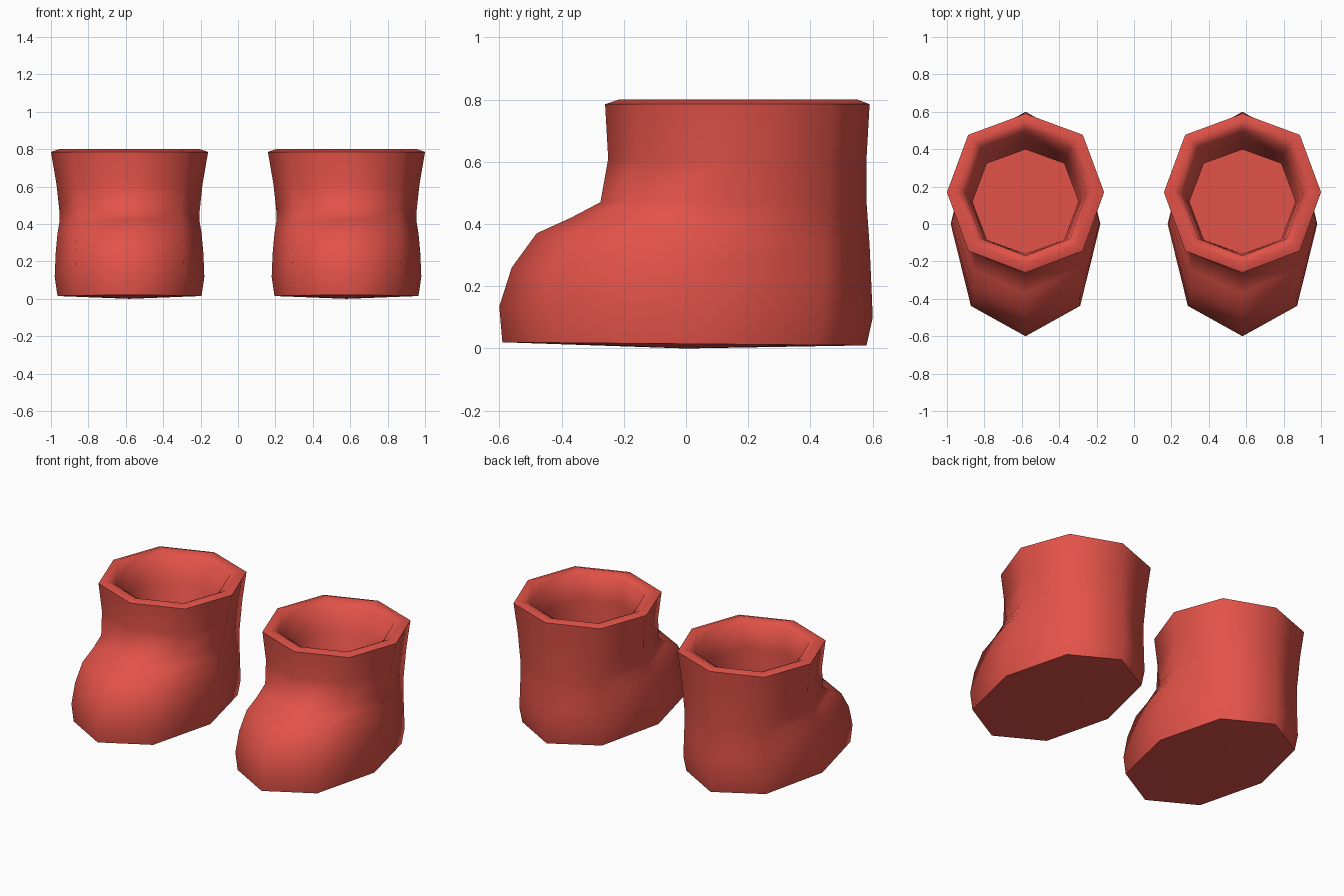
import bpy, bmesh, math

if "Cube" in bpy.data.objects:
    bpy.data.objects.remove(bpy.data.objects["Cube"])

red = bpy.data.materials.new("boot red")
red.diffuse_color = (0.76, 0.085, 0.065, 1)
red.use_nodes = True
red.node_tree.nodes["Principled BSDF"].inputs["Base Color"].default_value = red.diffuse_color

# each ring: front y, side y, back y, half width, front z, back z
RINGS = [
    (-0.59, 0.00, 0.58, 0.385, 0.02, 0.01),    # sole edge
    (-0.60, 0.00, 0.60, 0.40, 0.135, 0.10),    # toe bulge
    (-0.56, 0.01, 0.595, 0.395, 0.26, 0.22),
    (-0.48, 0.04, 0.59, 0.385, 0.37, 0.33),
    (-0.37, 0.09, 0.585, 0.375, 0.42, 0.40),
    (-0.275, 0.14, 0.58, 0.375, 0.47, 0.47),   # ankle
    (-0.25, 0.16, 0.58, 0.39, 0.61, 0.61),
    (-0.26, 0.17, 0.59, 0.42, 0.785, 0.785),   # cuff top
    (-0.215, 0.17, 0.55, 0.375, 0.80, 0.80),   # rim crest
    (-0.17, 0.17, 0.50, 0.325, 0.775, 0.775),  # mouth
    (-0.165, 0.14, 0.45, 0.30, 0.62, 0.62),
    (-0.16, 0.12, 0.40, 0.285, 0.47, 0.47),    # inner floor
]


def ring(bm, front, side, back, w, zf, zb):
    """Eight-sided egg-shaped cross-section."""
    verts = []
    for i in range(8):
        a = i * math.pi / 4
        k = 1.0 if i % 2 == 0 else 0.73 / math.cos(math.pi / 4)
        c, s = math.cos(a) * k, math.sin(a) * k
        y = side + s * ((back - side) if s > 0 else (side - front))
        t = (y - front) / (back - front)
        verts.append(bm.verts.new((w * c, y, zf + (zb - zf) * t)))
    return verts


def boot(name, x):
    bm = bmesh.new()
    loops = [ring(bm, *r) for r in RINGS]
    for a, b in zip(loops, loops[1:]):
        for i in range(8):
            j = (i + 1) % 8
            bm.faces.new((a[i], a[j], b[j], b[i]))
    # slightly bulged sole and flat inner floor
    mid = bm.verts.new((0, 0, 0))
    for i in range(8):
        bm.faces.new((loops[0][(i + 1) % 8], loops[0][i], mid))
    bm.faces.new(loops[-1])
    bmesh.ops.recalc_face_normals(bm, faces=bm.faces)
    me = bpy.data.meshes.new(name)
    bm.to_mesh(me)
    bm.free()
    me.materials.append(red)
    ob = bpy.data.objects.new(name, me)
    bpy.context.collection.objects.link(ob)
    ob.location.x = x
    bpy.ops.object.select_all(action='DESELECT')
    ob.select_set(True)
    bpy.context.view_layer.objects.active = ob
    bpy.ops.object.shade_smooth_by_angle(angle=math.radians(60))


boot("right_boot", -0.58)
boot("left_boot", 0.58)
